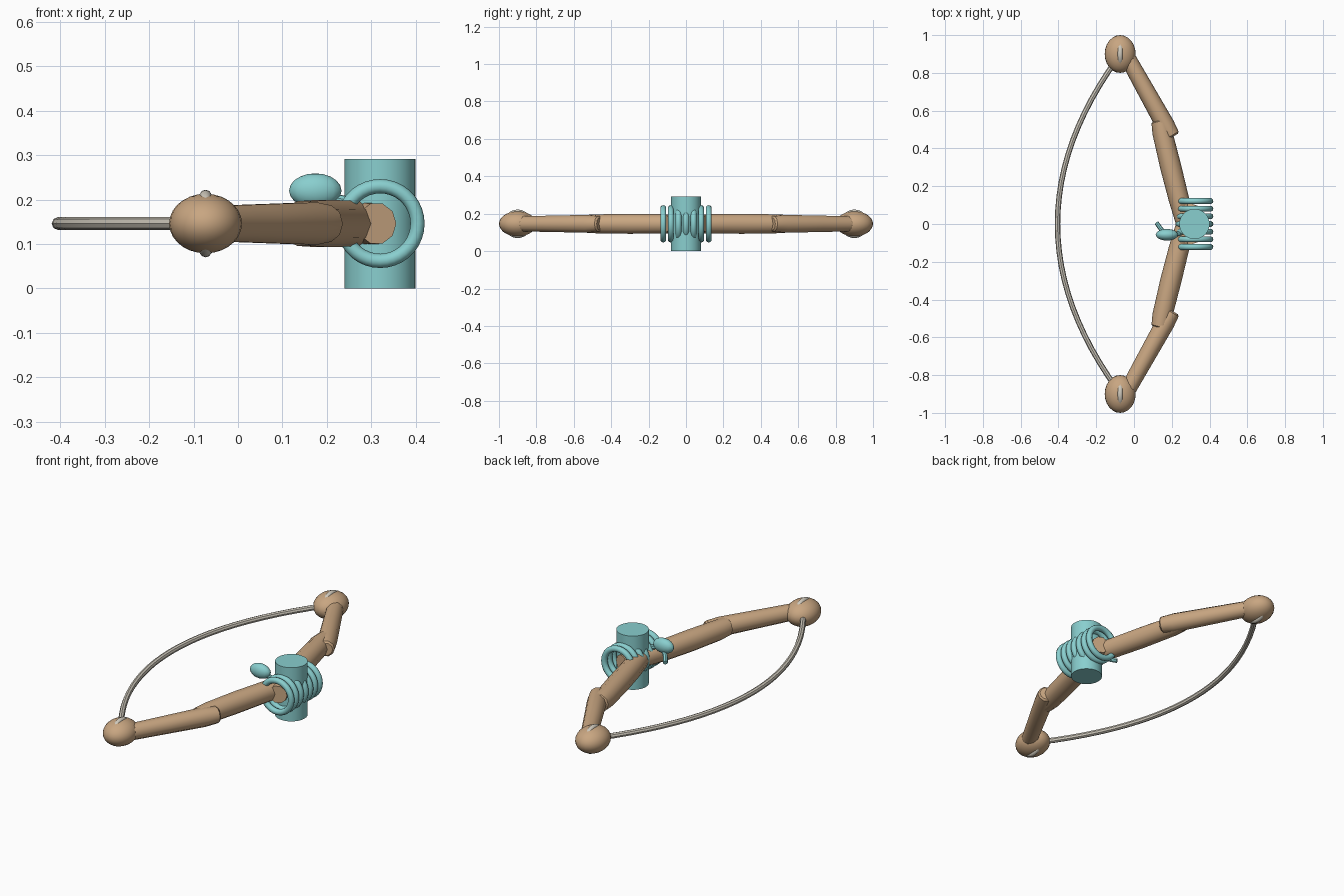
import bpy, math

if "Cube" in bpy.data.objects:
    bpy.data.objects.remove(bpy.data.objects["Cube"])

ZC = 0.146  # height of the bow plane


def material(name, rgb):
    m = bpy.data.materials.new(name)
    m.diffuse_color = (*rgb, 1)
    m.use_nodes = True
    m.node_tree.nodes["Principled BSDF"].inputs["Base Color"].default_value = m.diffuse_color
    return m


WOOD = material("wood", (0.58, 0.38, 0.22))
TEAL = material("teal", (0.25, 0.62, 0.62))
CORD = material("cord", (0.62, 0.58, 0.50))


def finish(name, mat):
    ob = bpy.context.object
    ob.name = name
    ob.data.materials.clear()
    ob.data.materials.append(mat)
    bpy.ops.object.shade_smooth_by_angle(angle=math.radians(40))
    return ob


def tube(name, pts, radii, mat, res=3):
    """Round tube along a path, with a radius for each point."""
    cu = bpy.data.curves.new(name, 'CURVE')
    cu.dimensions = '3D'
    cu.bevel_depth = 1.0
    cu.bevel_resolution = res
    cu.use_fill_caps = True
    sp = cu.splines.new('POLY')
    sp.points.add(len(pts) - 1)
    for p, co, r in zip(sp.points, pts, radii):
        p.co = (*co, 1)
        p.radius = r
    ob = bpy.data.objects.new(name, cu)
    bpy.context.collection.objects.link(ob)
    bpy.ops.object.select_all(action='DESELECT')
    bpy.context.view_layer.objects.active = ob
    ob.select_set(True)
    bpy.ops.object.convert(target='MESH')
    return finish(name, mat)


def ellipsoid(name, loc, size, mat, seg=24, rings=14):
    bpy.ops.mesh.primitive_uv_sphere_add(segments=seg, ring_count=rings, radius=1, location=loc)
    bpy.context.object.scale = size
    bpy.ops.object.transform_apply(location=False, rotation=False)
    return finish(name, mat)


def ring(name, loc, rot, major, minor, mat):
    bpy.ops.mesh.primitive_torus_add(location=loc, rotation=rot, major_radius=major,
                                     minor_radius=minor, major_segments=36, minor_segments=10)
    return finish(name, mat)


# Limbs, tips and string loops on both sides
for s, side in ((1, "back"), (-1, "front")):
    inner = [(0.137, 0.553), (0.14, 0.545), (0.15, 0.485), (0.195, 0.3),
             (0.238, 0.13), (0.275, 0.0), (0.312, -0.105)]
    tube("inner_limb_" + side, [(x, s * y, ZC) for x, y in inner],
         [0.04, 0.049, 0.053, 0.056, 0.054, 0.051, 0.047], WOOD)
    outer = [(-0.045, 0.9), (0.06, 0.712), (0.165, 0.524), (0.199, 0.468), (0.203, 0.461)]
    tube("outer_limb_" + side, [(x, s * y, ZC) for x, y in outer],
         [0.042, 0.046, 0.050, 0.043, 0.034], WOOD)
    ellipsoid("limb_tip_" + side, (-0.073, s * 0.9, ZC), (0.082, 0.1, 0.067), WOOD)
    ring("string_loop_" + side, (-0.073, s * 0.9, ZC), (0, math.pi / 2, 0), 0.062, 0.014, CORD)

# Bowstring
ys = [-0.88 + 1.76 * i / 24 for i in range(25)]
tube("bowstring", [(-0.405 + 0.335 * (y / 0.9) ** 2, y, ZC) for y in ys],
     [0.0145] * 25, CORD, res=2)

# Central post
bpy.ops.mesh.primitive_cylinder_add(vertices=32, radius=0.08, depth=0.291,
                                    location=(0.32, 0, 0.1455))
finish("grip_post", TEAL)

# Row of binding rings around the grip
for i in range(7):
    ring("binding_ring_%d" % (i + 1), (0.32, (i - 3) * 0.0405, ZC),
         (math.pi / 2, 0, 0), 0.084, 0.016, TEAL)

# Bead with its short stem beside the grip
ellipsoid("bead", (0.174, -0.057, 0.22), (0.059, 0.031, 0.039), TEAL, 16, 10)
tube("bead_stem", [(0.12, 0.005, 0.165), (0.145, -0.03, 0.18), (0.18, -0.057, 0.21),
                   (0.25, -0.05, 0.195)], [0.012] * 4, TEAL, res=2)
